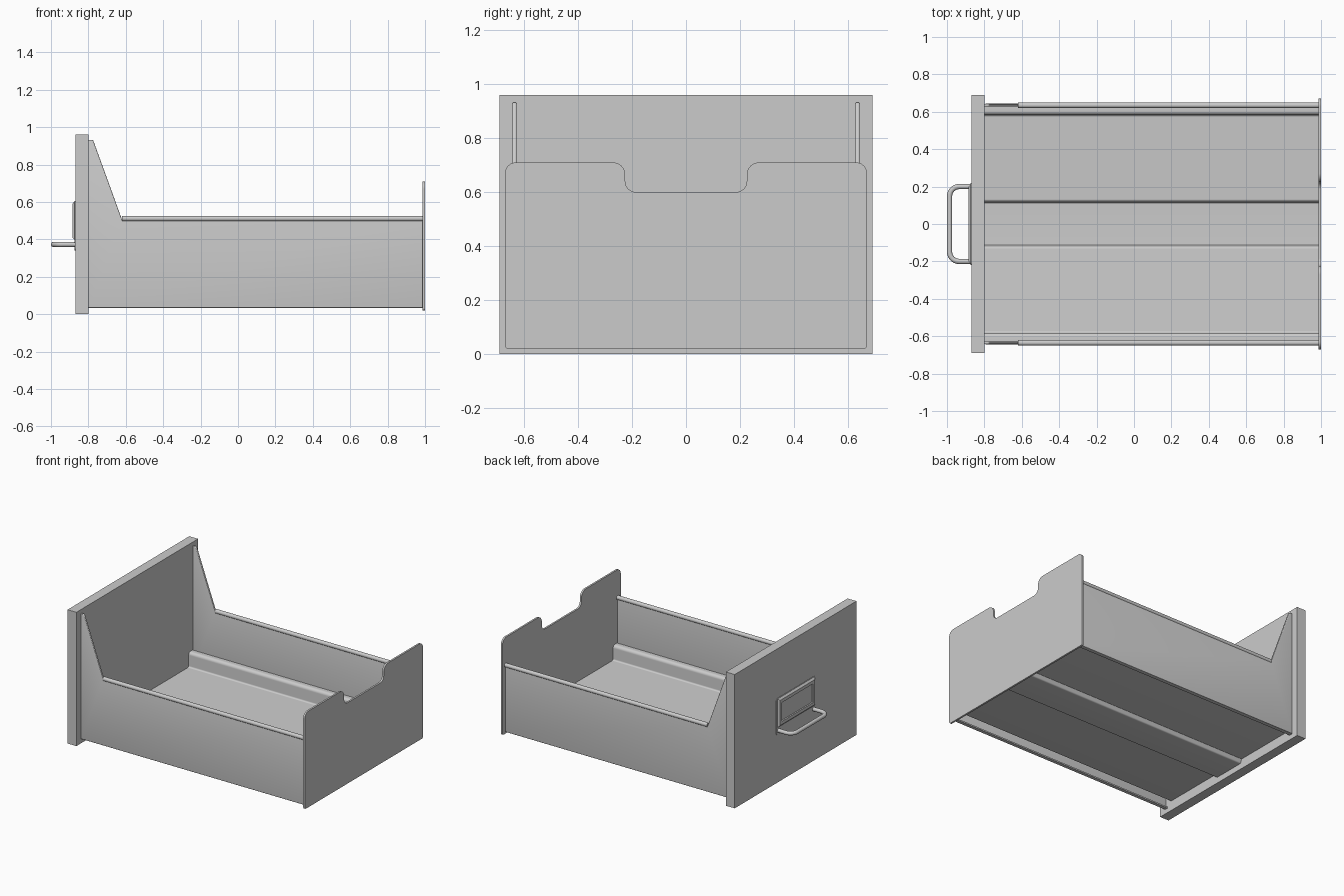
import bpy, bmesh, math
from mathutils import Vector

if "Cube" in bpy.data.objects:
    bpy.data.objects.remove(bpy.data.objects["Cube"])


def fillet(pts, closed=True, n=6):
    """Round corners of a 2D path; each point is (u, v, radius)."""
    out = []
    for i, (u, v, r) in enumerate(pts):
        p = Vector((u, v))
        if r == 0 or (not closed and i in (0, len(pts) - 1)):
            out.append(p)
            continue
        a = (Vector(pts[i - 1][:2]) - p).normalized()
        b = (Vector(pts[(i + 1) % len(pts)][:2]) - p).normalized()
        half = a.angle(b) / 2
        c = p + (a + b).normalized() * (r / math.sin(half))
        start = p + a * (r / math.tan(half)) - c
        end = p + b * (r / math.tan(half)) - c
        for k in range(n + 1):
            out.append(c + start.lerp(end, k / n).normalized() * r)
    return out


def thicken(path, t):
    """Turn an open 2D path into a closed outline of thickness t."""
    left, right = [], []
    for i, p in enumerate(path):
        d = (path[min(i + 1, len(path) - 1)] - path[max(i - 1, 0)]).normalized()
        nrm = Vector((-d.y, d.x)) * (t / 2)
        left.append(p + nrm)
        right.append(p - nrm)
    return left + right[::-1]


def smooth(ob):
    bpy.ops.object.select_all(action='DESELECT')
    ob.select_set(True)
    bpy.context.view_layer.objects.active = ob
    bpy.ops.object.shade_smooth_by_angle(angle=math.radians(40))


def finish(name, bm):
    bmesh.ops.recalc_face_normals(bm, faces=bm.faces)
    me = bpy.data.meshes.new(name)
    bm.to_mesh(me)
    bm.free()
    ob = bpy.data.objects.new(name, me)
    bpy.context.collection.objects.link(ob)
    smooth(ob)
    return ob


def place(p, axis, t):
    return (t, p[0], p[1]) if axis == 'x' else (p[0], t, p[1])


def prism(name, pts, axis, a, b, bevel=0):
    """Closed outline extruded from a to b along an axis, cap rims optionally rounded."""
    bm = bmesh.new()
    f = bm.faces.new([bm.verts.new(place(p, axis, a)) for p in pts])
    ext = bmesh.ops.extrude_face_region(bm, geom=[f])
    verts = [g for g in ext['geom'] if isinstance(g, bmesh.types.BMVert)]
    bmesh.ops.translate(bm, verts=verts, vec=place((0, 0), axis, b - a))
    if bevel:
        bmesh.ops.recalc_face_normals(bm, faces=bm.faces)
        top = [g for g in ext['geom'] if isinstance(g, bmesh.types.BMFace)]
        rims = {e for face in [f] + top if face.is_valid for e in face.edges}
        bmesh.ops.bevel(bm, geom=list(rims), offset=bevel, offset_type='OFFSET',
                        segments=3, profile=.5, affect='EDGES', clamp_overlap=False)
    return finish(name, bm)


def rect(u0, v0, u1, v1, r=0):
    return fillet([(u0, v0, r), (u1, v0, r), (u1, v1, r), (u0, v1, r)])


def mirror_y(ob):
    ob.modifiers.new("mirror", 'MIRROR').use_axis = (False, True, False)


FRONT, BACK = -0.80, 0.987

# Thick front panel
prism("front_panel", rect(-.69, 0, .69, .96), 'x', -.87, FRONT)

# Back plate with rounded finger notch
half = [(.67, .02, .012), (.67, .71, .04), (.225, .71, .045), (.225, .60, .04)]
prism("back_plate", fillet(half + [(-y, z, r) for y, z, r in reversed(half)]),
      'x', BACK, 1.0)

# Side walls rising to gussets behind the front panel
wall = [(FRONT, .033, 0), (BACK, .033, 0), (BACK, .51, 0), (-.62, .505, 0),
        (-.775, .932, .012), (FRONT, .932, 0)]
mirror_y(prism("side_walls", fillet(wall), 'y', .627, .643, .005))

# Rounded rails along the wall tops
mirror_y(prism("side_rails", rect(.6205, .497, .6495, .525, .0135), 'x', -.62, BACK))

# Inward flanges under the walls
mirror_y(prism("bottom_flanges", rect(.615, .033, .638, .043), 'x', FRONT, BACK))

# Folded floor: slightly lowered centre channel and raised ledges at the walls
fold = [(.632, .182, 0), (.588, .182, .016), (.588, .075, .016),
        (.128, .075, .007), (.116, .047, .007)]
path = fillet(fold + [(-y, z, r) for y, z, r in reversed(fold)], closed=False)
prism("floor_pan", thicken(path, .01), 'x', FRONT, BACK)

# Label holder: base plate
prism("label_plate", rect(-.22, .34, .22, .605, .015), 'x', -.874, -.87)

# Label holder: tapered frame with recessed window
bm = bmesh.new()
loops = [[bm.verts.new((x, sy * w, z)) for sy, z in
          ((-1, lo), (1, lo), (1, hi), (-1, hi))]
         for x, w, lo, hi in ((-.872, .21, .395, .605), (-.886, .20, .41, .59))]
for i in range(4):
    j = (i + 1) % 4
    bm.faces.new((loops[0][i], loops[0][j], loops[1][j], loops[1][i]))
bm.faces.new(loops[0][::-1])
face = bm.faces.new(loops[1])
bmesh.ops.recalc_face_normals(bm, faces=bm.faces)
bmesh.ops.inset_region(bm, faces=[face], thickness=.032)
pocket = bmesh.ops.extrude_face_region(bm, geom=[face])
bmesh.ops.translate(bm, vec=(.01, 0, 0),
                    verts=[g for g in pocket['geom'] if isinstance(g, bmesh.types.BMVert)])
if face.is_valid:
    bmesh.ops.delete(bm, geom=[face], context='FACES_ONLY')
finish("label_frame", bm)

# Bent rod pull handle
path = fillet([(-.86, -.2, 0), (-.986, -.2, .05), (-.986, .2, .05), (-.86, .2, 0)],
              closed=False)
cu = bpy.data.curves.new("pull_handle", 'CURVE')
cu.dimensions = '3D'
cu.bevel_depth, cu.bevel_resolution, cu.use_fill_caps = .014, 6, True
sp = cu.splines.new('POLY')
sp.points.add(len(path) - 1)
for pt, p in zip(sp.points, path):
    pt.co = (p.x, p.y, .373, 1)
handle = bpy.data.objects.new("pull_handle", cu)
bpy.context.collection.objects.link(handle)
bpy.ops.object.select_all(action='DESELECT')
handle.select_set(True)
bpy.context.view_layer.objects.active = handle
bpy.ops.object.convert(target='MESH')
smooth(bpy.context.view_layer.objects.active)
